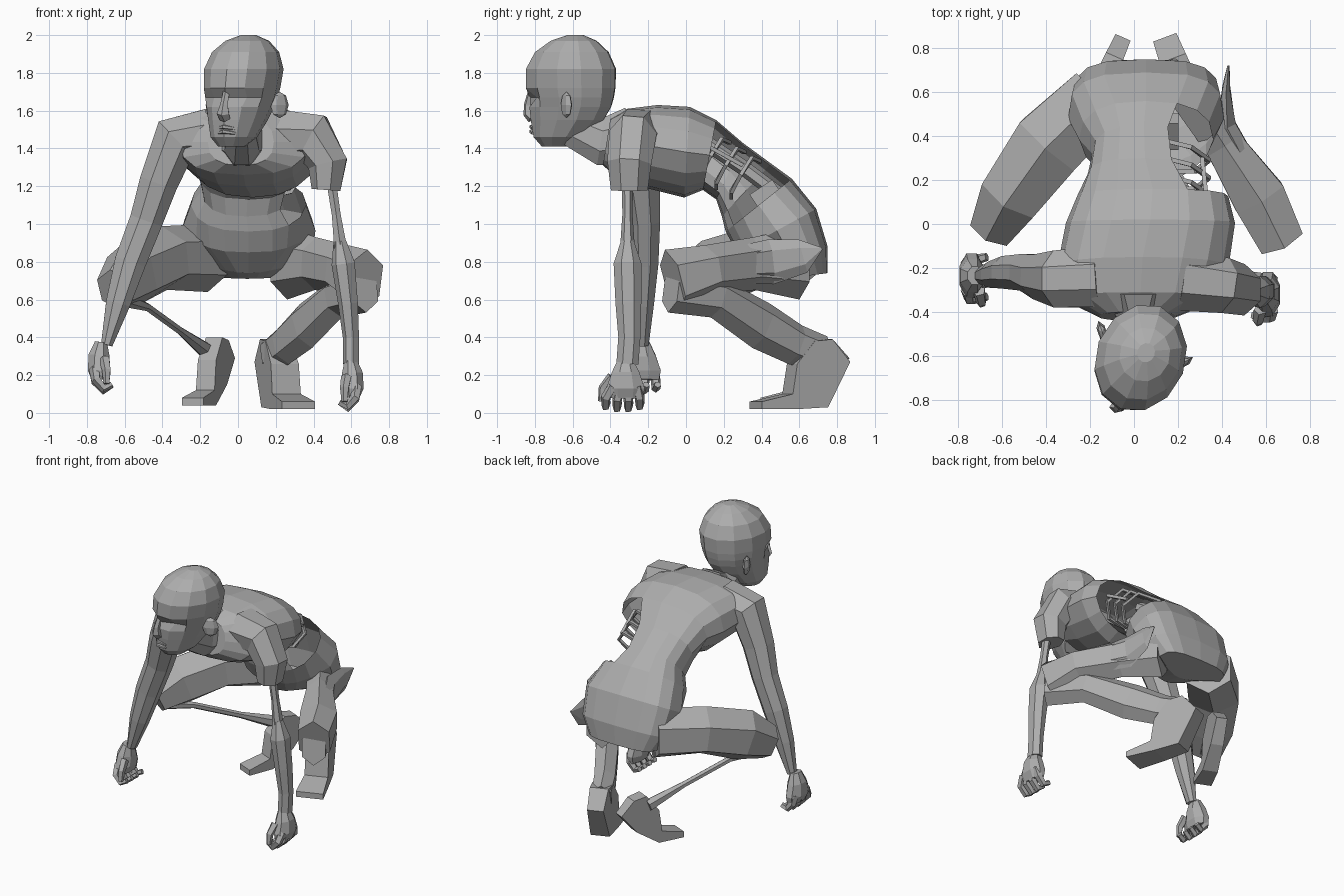
import bpy, bmesh, math
from mathutils import Vector, Matrix

if "Cube" in bpy.data.objects:
    bpy.data.objects.remove(bpy.data.objects["Cube"])

grey = bpy.data.materials.new("flat grey")
grey.use_nodes = True
grey.diffuse_color = (0.42, 0.42, 0.42, 1)
grey.node_tree.nodes["Principled BSDF"].inputs["Base Color"].default_value = (0.42, 0.42, 0.42, 1)
Y, Z = Vector((0, 1, 0)), Vector((0, 0, 1))


def finish(name, bm):
    bmesh.ops.recalc_face_normals(bm, faces=bm.faces[:])
    mesh = bpy.data.meshes.new(name)
    bm.to_mesh(mesh)
    bm.free()
    mesh.materials.append(grey)
    obj = bpy.data.objects.new(name, mesh)
    bpy.context.collection.objects.link(obj)
    return obj


def skin(name, rings, skip=None):
    """Join rings of points with quads; skip(ring, side) leaves a hole."""
    bm = bmesh.new()
    vs = [[bm.verts.new(p) for p in ring] for ring in rings]
    n = len(vs[0])
    bm.faces.new(vs[0])
    bm.faces.new(vs[-1])
    for i in range(len(vs) - 1):
        for k in range(n):
            if not (skip and skip(i, k)):
                j = (k + 1) % n
                bm.faces.new((vs[i][k], vs[i][j], vs[i + 1][j], vs[i + 1][k]))
    return finish(name, bm)


def limb(name, path, ref=Z, n=6):
    """Loft along x, y, z with a half width and a half height towards ref."""
    pts = [Vector(p[:3]) for p in path]
    rings = []
    for i, p in enumerate(path):
        t = (pts[min(i + 1, len(pts) - 1)] - pts[max(i - 1, 0)]).normalized()
        side = t.cross(ref).normalized()
        up = side.cross(t)
        w, h = p[3], p[-1]
        angles = [2 * math.pi * (k + 0.5) / n for k in range(n)]
        rings.append([pts[i] + side * w * math.cos(a) + up * h * math.sin(a) for a in angles])
    return skin(name, rings)


def ball(name, loc, size, turn=0, u=8, v=6):
    bm = bmesh.new()
    bmesh.ops.create_uvsphere(bm, u_segments=u, v_segments=v, radius=1)
    mat = Matrix.Translation(loc) @ Matrix.Rotation(turn, 4, "Z") @ Matrix.Diagonal((*size, 1))
    bmesh.ops.transform(bm, matrix=mat, verts=bm.verts[:])
    return finish(name, bm)


# Torso: back point and belly point in the y-z plane, the x limits, and the narrowing at the front
torso = [
    (-.40, 1.56, -.44, 1.31, -.16, .19, 0), (-.31, 1.61, -.38, 1.26, -.31, .37, 0),
    (-.15, 1.63, -.25, 1.20, -.35, .43, .2), (.02, 1.62, -.01, 1.14, -.31, .46, .25),
    (.16, 1.55, .09, 1.18, -.26, .43, .2), (.30, 1.43, .16, 1.13, -.21, .31, 0),
    (.45, 1.32, .19, 1.04, -.19, .28, 0), (.56, 1.24, .21, .96, -.25, .36, .1),
    (.69, 1.08, .27, .85, -.30, .41, .35), (.75, .88, .38, .74, -.28, .39, .7),
    (.75, .74, .52, .71, -.21, .31, .7)]
N = 16
rings = []
for row, (by, bz, fy, fz, xl, xr, narrow) in enumerate(torso):
    ring = []
    box = .65 if row > 7 else .8
    for k in range(N):
        a = 2 * math.pi * k / N
        c, s = math.cos(a), math.sin(a)
        c, s = math.copysign(abs(c) ** box, c), math.copysign(abs(s) ** box, s)
        c *= 1 - narrow * max(0, -s)
        ring.append(((xl + xr) / 2 + c * (xr - xl) / 2,
                     (by + fy) / 2 + s * (by - fy) / 2, (bz + fz) / 2 + s * (bz - fz) / 2))
    rings.append(ring)
# The left flank is torn open
skin("torso", rings, lambda i, k: 4 <= i <= 6 and (k < 3 or k >= N - 2))

# Ribs, spine and a bared vertebra inside the wound
for i in range(3):
    y, z = .13 + .08 * i, 1.40 - .05 * i
    limb("rib_%d" % (i + 1), [(.10, y + .1, z + .03, .014), (.26, y + .06, z + .05, .014),
                              (.34, y, z - .04, .014), (.28, y - .05, z - .13, .014),
                              (.15, y - .05, z - .16, .014)], Y, 4)
limb("rib_bar", [(.33, .12, 1.41, .014), (.31, .3, 1.31, .014)], Z, 4)
limb("spine", [(.05, .12, 1.42, .04), (.05, .3, 1.3, .04), (.05, .5, 1.15, .04)])
limb("vertebra", [(.16, .36, 1.12, .06), (.16, .48, 1.2, .06)], Z, 4)

# Neck and head
limb("neck", [(.02, -.30, 1.46, .17), (.02, -.45, 1.44, .10, .14), (.02, -.60, 1.51, .08, .11)], Z, 8)
turn = Matrix.Translation((.02, -.61, 0)) @ Matrix.Rotation(math.radians(-21), 4, "Z")
M = 12
rings = []
# Height, front, back, half width
for row, (z, f, b, w) in enumerate([
        (1.41, -.17, -.01, .07), (1.46, -.215, .08, .12), (1.55, -.23, .18, .15),
        (1.62, -.235, .225, .17), (1.67, -.235, .24, .185), (1.72, -.25, .25, .195),
        (1.82, -.245, .255, .205), (1.91, -.19, .215, .175), (1.97, -.10, .15, .115), (2.0, -.01, .08, .04)]):
    ring = []
    for k in range(M):
        a = 2 * math.pi * k / M
        y = (f + b) / 2 + math.sin(a) * (b - f) / 2
        if row == 4 and k in (8, 10):      # eye sockets
            y += .045
        ring.append(turn @ Vector((w * math.cos(a) + (z - 1.70) * .08, y, z)))
    rings.append(ring)
skin("head", rings)


def on_face(x, y, z):
    return tuple(turn @ Vector((x, y, z)))


limb("nose", [(*on_face(0, -.225, 1.70), .018), (*on_face(-.005, -.245, 1.63), .022),
              (*on_face(-.01, -.245, 1.585), .036, .028), (*on_face(-.01, -.22, 1.56), .03)], Y, 5)
for name, z in (("upper_lip", 1.515), ("lower_lip", 1.49)):
    limb(name, [(*on_face(-.07, -.19, z - .01), .008), (*on_face(-.015, -.225, z), .018, .013),
                (*on_face(.04, -.20, z - .01), .008)], Z, 5)
for side, name in ((-1, "right"), (1, "left")):
    ball(name + "_ear", on_face(side * .195, .05, 1.63), (.022, .055, .07), math.radians(-21 - side * 40), 6, 4)

# Arms: the right one is whole, the left upper arm is stripped to bone
limb("right_arm", [(-.16, -.24, 1.47, .15), (-.33, -.25, 1.45, .14), (-.42, -.24, 1.22, .11),
                   (-.485, -.22, 1.02, .095, .09), (-.57, -.22, .80, .09, .08), (-.635, -.23, .58, .07, .065),
                   (-.695, -.235, .36, .033, .04)], Y, 8)
limb("left_shoulder", [(.22, -.25, 1.47, .15), (.40, -.28, 1.46, .14, .13), (.48, -.30, 1.32, .11, .12),
                       (.47, -.30, 1.18, .08, .10)], Y, 7)
limb("left_arm_bone", [(.49, -.31, 1.25, .03), (.52, -.31, 1.05, .027), (.545, -.31, .86, .04)], Y, 6)
limb("left_forearm", [(.54, -.31, .91, .035), (.56, -.31, .79, .065, .075), (.585, -.305, .58, .055, .07),
                      (.60, -.30, .40, .045, .06), (.60, -.31, .26, .045, .06)], Y, 7)


def hand(name, side, x, y, z):
    """Palm, four curled fingers and a thumb."""
    limb(name + "_palm", [(x, y, z + .11, .035, .045), (x + side * .01, y, z + .04, .06, .08),
                          (x + side * .015, y, z - .04, .06, .11), (x + side * .01, y, z - .09, .04, .10)], Y, 8)
    for i in range(4):
        fy, drop = y - .095 + .06 * i, .01 * (i in (0, 3))
        limb("%s_finger_%d" % (name, i + 1), [
            (x + side * .035, fy * .7 + y * .3, z - .03, .03), (x + side * .025, fy - .01, z - .10 + drop, .027),
            (x - side * .015, fy - .01, z - .145 + drop, .024), (x - side * .055, fy, z - .115, .019)], Y, 5)
    limb(name + "_thumb", [(x - side * .02, y - .07, z + .02, .03), (x - side * .03, y - .12, z - .04, .025),
                           (x - side * .03, y - .13, z - .11, .017)], Y, 5)


hand("left_hand", 1, .595, -.32, .17)
hand("right_hand", -1, -.725, -.235, .265)

# Legs: the right shin is only bone, the left thigh is wasted
limb("right_thigh", [(-.16, .58, .82, .17, .18), (-.39, .36, .82, .19, .17), (-.56, .13, .74, .16, .18),
                     (-.65, -.03, .65, .11, .12)])
limb("right_shin_bone", [(-.60, .02, .60, .04), (-.48, .18, .56, .022), (-.30, .46, .43, .022),
                         (-.17, .68, .33, .045)])
limb("left_thigh", [(.26, .60, .79, .12, .19), (.41, .36, .79, .10, .14), (.57, .12, .76, .14, .13),
                    (.665, -.07, .70, .12, .17)])
limb("left_thigh_shred", [(.43, .72, .87, .006), (.42, .62, .83, .02, .09), (.42, .45, .80, .05, .12),
                          (.54, .22, .78, .06, .09)])
limb("left_shin", [(.67, -.08, .65, .09, .12), (.53, .16, .61, .09, .11), (.36, .40, .46, .085, .13),
                   (.25, .58, .36, .08, .11), (.18, .72, .31, .075, .10)])


def foot(name, toe, heel, z, half, lift):
    """Side outline of a bent foot, from toe to heel, with thickness."""
    outline = [(0, .02), (0, .06), (.35, .10), (.40, .26), (.60, .38), (.80, .39 - lift / 4),
               (1, .27), (.75, .03 + lift), (.40, .02)]
    a, b = Vector((*toe, z)), Vector((*heel, z))
    across = (b - a).cross(Z).normalized() * half
    skin(name, [[a.lerp(b, d) + Z * h + across * s * (1.25 - .5 * d) for d, h in outline] for s in (-1, 1)])


foot("left_foot", (.32, .37), (.14, .85), 0, .075, 0)
foot("right_foot", (-.24, .42), (-.05, .85), .02, .05, .1)
